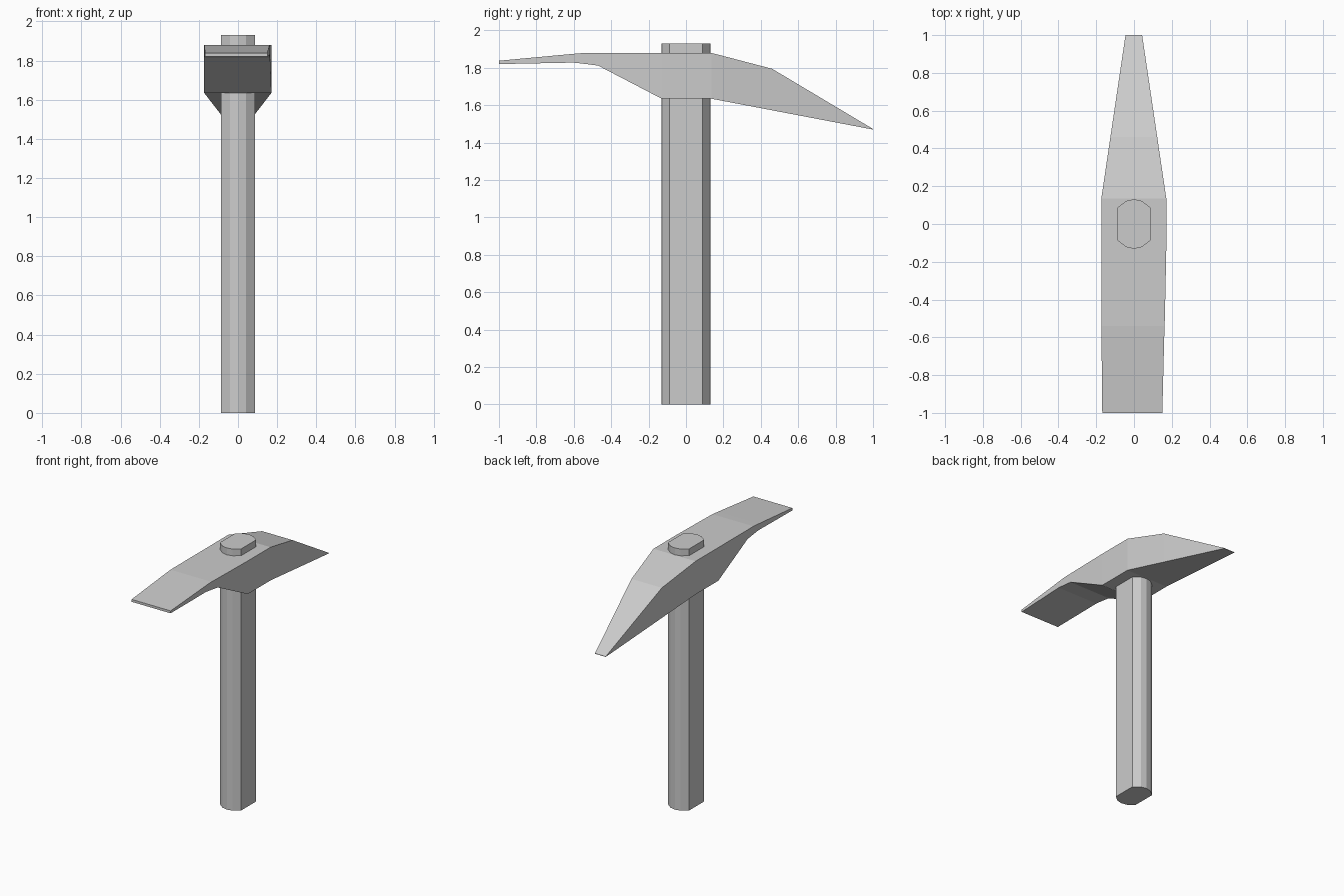
import bpy
import bmesh

if "Cube" in bpy.data.objects:
    bpy.data.objects.remove(bpy.data.objects["Cube"])


def loft(name, rings):
    """Skin a list of equal-length vertex rings and cap both ends."""
    bm = bmesh.new()
    loops = [[bm.verts.new(p) for p in ring] for ring in rings]
    for a, b in zip(loops, loops[1:]):
        n = len(a)
        for i in range(n):
            j = (i + 1) % n
            bm.faces.new((a[i], a[j], b[j], b[i]))
    bm.faces.new(loops[0])
    bm.faces.new(loops[-1])
    bmesh.ops.recalc_face_normals(bm, faces=bm.faces)
    mesh = bpy.data.meshes.new(name)
    bm.to_mesh(mesh)
    bm.free()
    obj = bpy.data.objects.new(name, mesh)
    bpy.context.collection.objects.link(obj)
    return obj


# Handle: straight bar with flat sides and rounded ends, poking out of the head
quarter = [(0.087, 0.087), (0.042, 0.122), (0.0, 0.131)]
back = quarter + [(-x, y) for x, y in reversed(quarter[:-1])]
outline = back + [(-x, -y) for x, y in back]
loft("handle", [[(x, y, z) for x, y in outline] for z in (0.0, 1.93)])

# Head: flat blade at the front, tapered pick at the back
# y, bottom z, top z, left x, right x
stations = [
    (-1.00, 1.820, 1.838, -0.168, 0.150),
    (-0.60, 1.828, 1.875, -0.172, 0.160),
    (-0.54, 1.821, 1.880, -0.172, 0.162),
    (-0.47, 1.812, 1.880, -0.173, 0.164),
    (-0.13, 1.635, 1.880, -0.173, 0.171),
    (0.135, 1.635, 1.880, -0.173, 0.171),
    (0.46, 1.573, 1.795, -0.125, 0.123),
    (1.00, 1.470, 1.473, -0.045, 0.043),
]
loft("head", [[(l, y, b), (r, y, b), (r, y, t), (l, y, t)]
              for y, b, t, l, r in stations])
